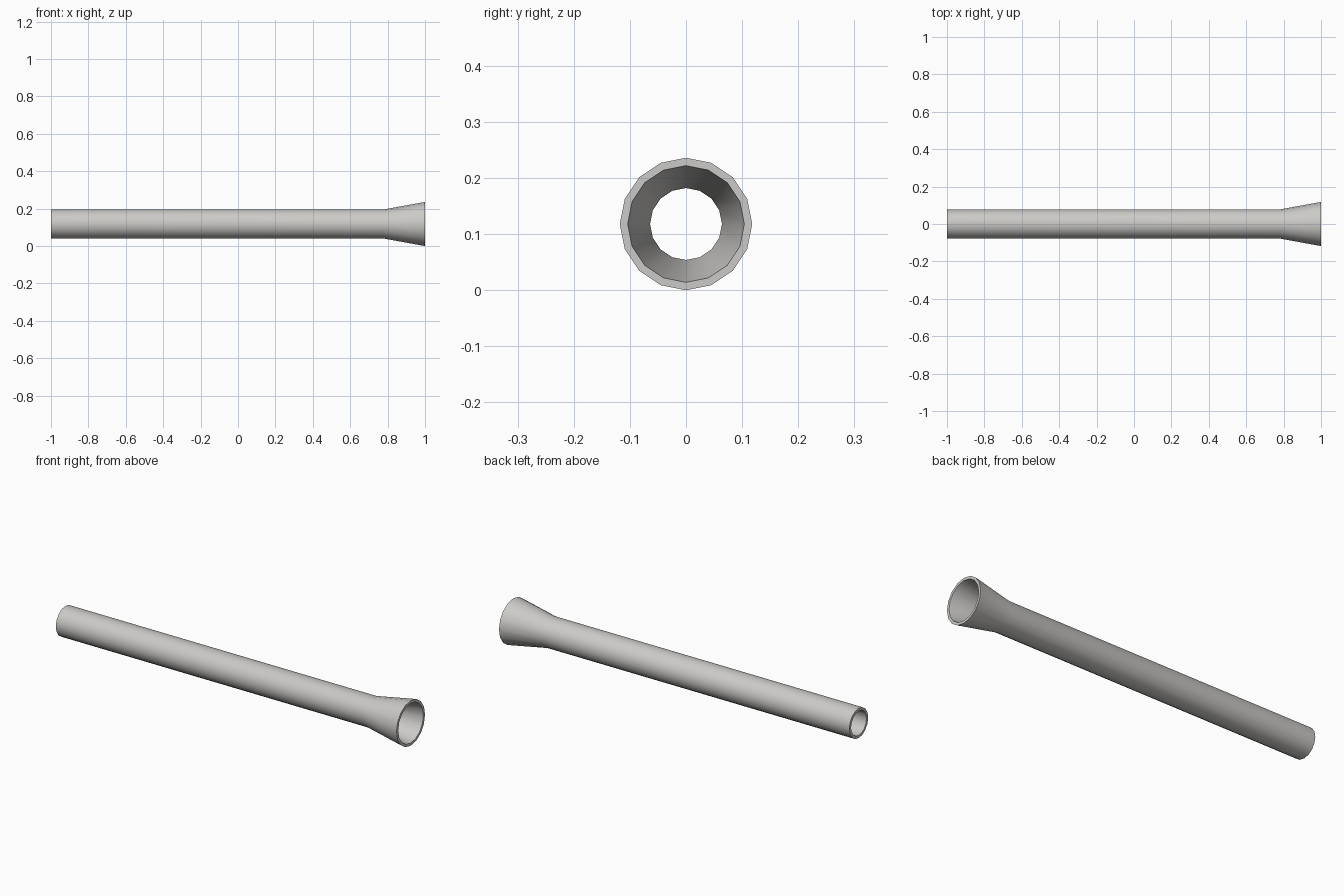
import bpy, bmesh, math

if "Cube" in bpy.data.objects:
    bpy.data.objects.remove(bpy.data.objects["Cube"])

SIDES = 16
CENTRE_Z = 0.118

# closed wall profile (x, radius): outside from tail to mouth, then back inside
PROFILE = [(-1.0, 0.078), (0.78, 0.078), (1.0, 0.118),
           (1.0, 0.104), (0.78, 0.064), (-1.0, 0.064)]

# flared tube: profile revolved around the x axis
bm = bmesh.new()
rings = []
for x, r in PROFILE:
    ring = []
    for i in range(SIDES):
        a = 2 * math.pi * i / SIDES
        ring.append(bm.verts.new((x, r * math.cos(a), CENTRE_Z + r * math.sin(a))))
    rings.append(ring)
for k, a in enumerate(rings):
    b = rings[(k + 1) % len(rings)]
    for i in range(SIDES):
        j = (i + 1) % SIDES
        bm.faces.new((a[i], a[j], b[j], b[i]))
bmesh.ops.recalc_face_normals(bm, faces=bm.faces)

mesh = bpy.data.meshes.new("flared_tube")
bm.to_mesh(mesh)
bm.free()
tube = bpy.data.objects.new("flared_tube", mesh)
bpy.context.collection.objects.link(tube)

# single pale grey colour
mat = bpy.data.materials.new("pale grey")
mat.diffuse_color = (0.6, 0.59, 0.57, 1.0)
mat.use_nodes = True
mat.node_tree.nodes["Principled BSDF"].inputs["Base Color"].default_value = mat.diffuse_color
mesh.materials.append(mat)

# smooth walls, crisp rims
bpy.context.view_layer.objects.active = tube
tube.select_set(True)
bpy.ops.object.shade_smooth_by_angle(angle=math.radians(40))
